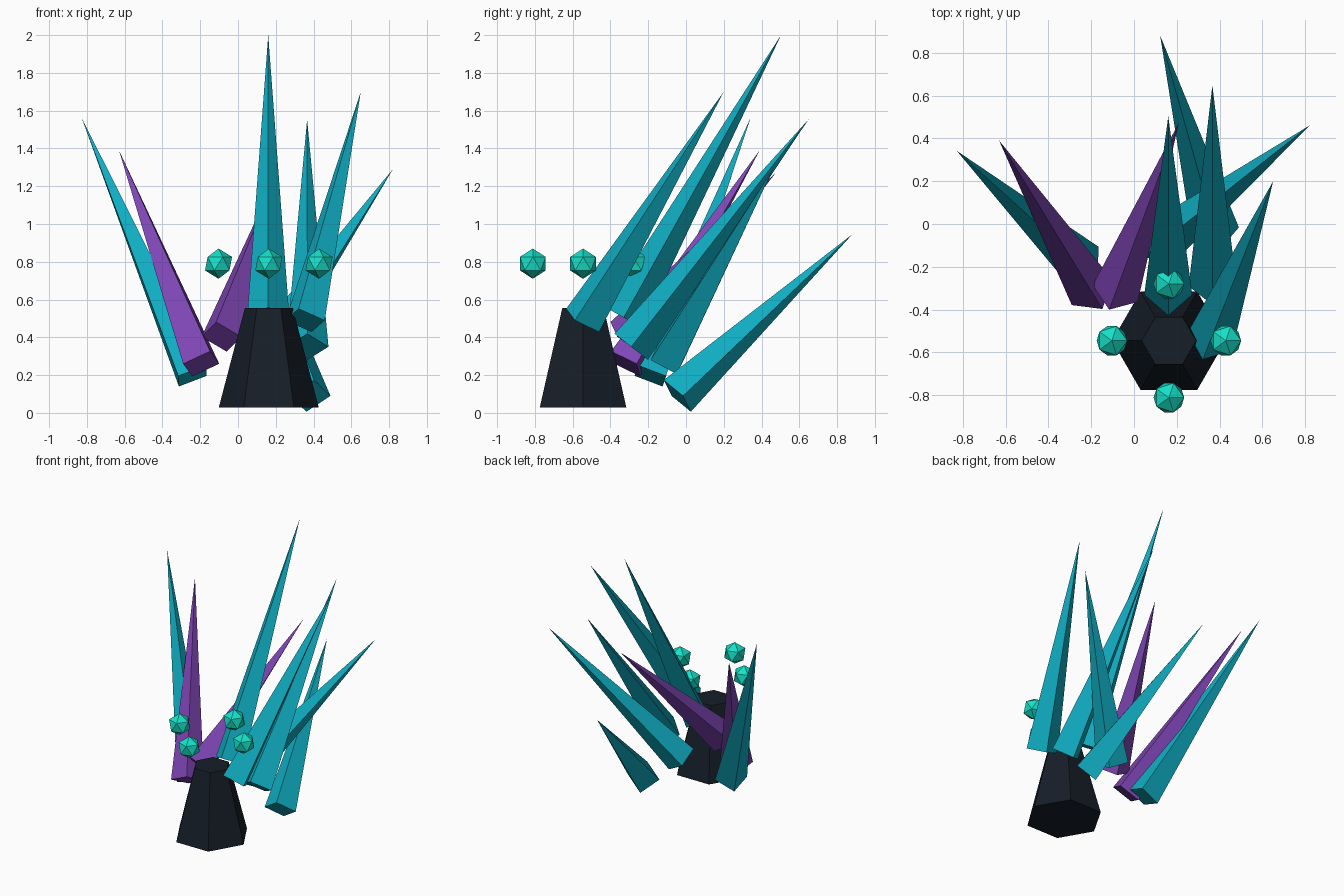
import bpy, math
from mathutils import Vector, Matrix

if "Cube" in bpy.data.objects:
    bpy.data.objects.remove(bpy.data.objects["Cube"])


def material(name, rgb):
    m = bpy.data.materials.new(name)
    m.diffuse_color = (*rgb, 1)
    m.use_nodes = True
    m.node_tree.nodes["Principled BSDF"].inputs["Base Color"].default_value = m.diffuse_color
    return m


TEAL = material("teal_crystal", (0.005, 0.42, 0.54))
PURPLE = material("purple_crystal", (0.21, 0.06, 0.46))
DARK = material("dark_stone", (0.008, 0.013, 0.021))
GLOW = material("bright_orb", (0.008, 0.75, 0.58))


def finish(name, mat):
    ob = bpy.context.object
    ob.name = name
    ob.data.materials.append(mat)
    return ob


def spike(name, base, tip, mat, radius=0.112):
    """Four-sided pyramid from base centre to tip, one edge in the vertical plane."""
    base, tip = Vector(base), Vector(tip)
    axis = (tip - base).normalized()
    side = axis.cross(Vector((0, 0, 1))).normalized()
    up = axis.cross(side)
    bpy.ops.mesh.primitive_cone_add(vertices=4, radius1=radius, radius2=0,
                                    depth=(tip - base).length)
    ob = finish(name, mat)
    rot = Matrix((side, up, axis)).transposed().to_4x4()
    ob.matrix_world = Matrix.Translation((base + tip) / 2) @ rot


# Hexagonal tapered pedestal, corners pointing along x
CX, CY = 0.163, -0.545
bpy.ops.mesh.primitive_cone_add(vertices=6, radius1=0.265, radius2=0.127, depth=0.527,
                                location=(CX, CY, 0.291), rotation=(0, 0, math.pi / 2))
finish("pedestal", DARK)

# Leaning crystal spikes: base centre, tip, colour
SPIKES = [
    ((0.16, -0.33, 0.505), (0.16, 0.503, 2.00), TEAL),
    ((0.355, -0.547, 0.49), (0.65, 0.20, 1.70), TEAL),
    ((0.367, -0.29, 0.35), (0.366, 0.648, 1.553), TEAL),
    ((0.11, -0.10, 0.28), (0.82, 0.46, 1.29), TEAL),
    ((-0.241, -0.189, 0.196), (-0.828, 0.342, 1.563), TEAL),
    ((0.382, -0.046, 0.09), (0.122, 0.88, 0.945), TEAL),
    ((-0.195, -0.32, 0.26), (-0.63, 0.39, 1.39), PURPLE),
    ((-0.088, -0.325, 0.403), (0.21, 0.474, 1.27), PURPLE),
]
for i, (base, tip, mat) in enumerate(SPIKES, 1):
    spike(f"crystal_spike_{i}", base, tip, mat)

# Four floating orbs around the pedestal
for i in range(4):
    a = i * math.pi / 2
    bpy.ops.mesh.primitive_ico_sphere_add(
        subdivisions=1, radius=0.08,
        location=(CX + 0.266 * math.cos(a), CY + 0.266 * math.sin(a), 0.79))
    finish(f"orb_{i + 1}", GLOW)
